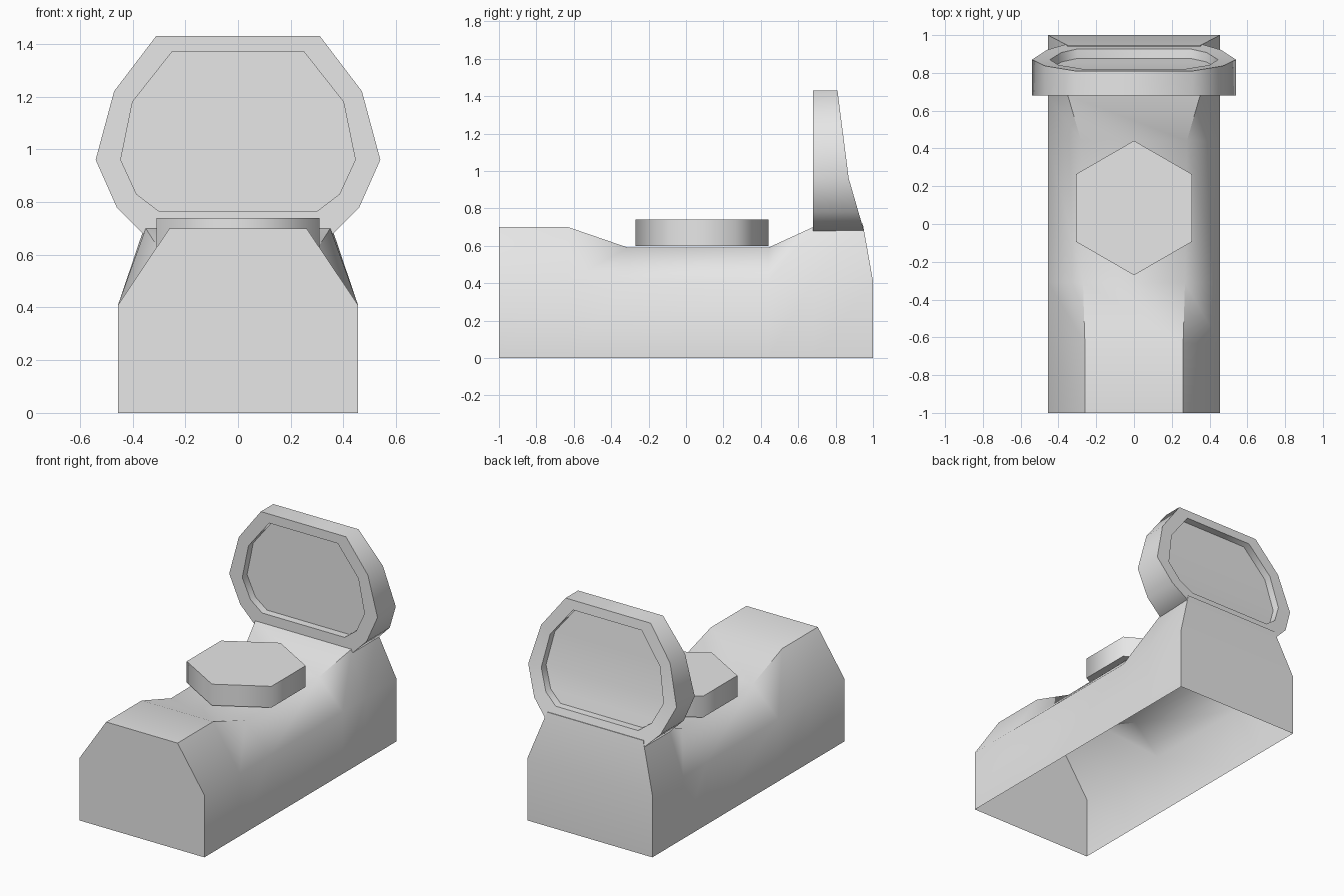
import bpy, math
from mathutils import Vector

if "Cube" in bpy.data.objects:
    bpy.data.objects.remove(bpy.data.objects["Cube"], do_unlink=True)

grey = bpy.data.materials.new("plain grey")
grey.use_nodes = True
grey.diffuse_color = (0.8, 0.8, 0.8, 1)
grey.node_tree.nodes["Principled BSDF"].inputs["Base Color"].default_value = (0.8, 0.8, 0.8, 1)


def build(name, verts, faces, angle):
    mesh = bpy.data.meshes.new(name)
    mesh.from_pydata(verts, [], faces)
    mesh.materials.append(grey)
    obj = bpy.data.objects.new(name, mesh)
    bpy.context.collection.objects.link(obj)
    bpy.ops.object.select_all(action='DESELECT')
    bpy.context.view_layer.objects.active = obj
    obj.select_set(True)
    bpy.ops.object.mode_set(mode='EDIT')
    bpy.ops.mesh.select_all(action='SELECT')
    bpy.ops.mesh.normals_make_consistent(inside=False)
    bpy.ops.object.mode_set(mode='OBJECT')
    bpy.ops.object.shade_smooth_by_angle(angle=math.radians(angle))
    return obj


def bridge(a, b, n, closed=True):
    """Quads between two rows of n vertices starting at a and b."""
    return [(a + i, a + (i + 1) % n, b + (i + 1) % n, b + i)
            for i in range(n if closed else n - 1)]


def mirror_loop(half):
    return half + [(-x, z) for x, z in reversed(half)]


# Body: shell lofted along its length, open underneath
# (y at the base, y at the top, half width of top, height of top)
stations = [(-1, -1, .26, .70), (-.63, -.63, .26, .70), (-.31, -.31, .27, .59),
            (.44, .44, .28, .59), (.68, .68, .35, .70), (1, .945, .35, .72)]
verts, faces = [], []
for base_y, top_y, w, top in stations:
    for x, z in mirror_loop([(.455, 0), (.455, .41), (w, top)]):
        verts.append((x, top_y if z > .5 else base_y, z))
for s in range(len(stations) - 1):
    faces += bridge(s * 6, s * 6 + 6, 6, closed=False)
for s in (0, len(verts) - 6):
    faces += [(s, s + 1, s + 4, s + 5), (s + 1, s + 2, s + 3, s + 4)]
build("body", verts, faces, 50)

# Upright frame: faceted ring with a recessed panel on both sides
outer = mirror_loop([(.31, 1.43), (.47, 1.22), (.54, .96), (.46, .78), (.36, .68)])
inner = mirror_loop([(.25, 1.37), (.40, 1.18), (.445, .96), (.385, .83), (.30, .765)])
FRONT, RECESS = .68, .05


def back_y(z):
    """Sloping back of the frame, steeper towards the foot."""
    return .87 - (z - .96) * (.128 if z > .96 else .29)


n = len(outer)
rows = [[(x, FRONT + RECESS, z) for x, z in inner],
        [(x, FRONT, z) for x, z in inner],
        [(x, FRONT, z) for x, z in outer],
        [(x, back_y(z), z) for x, z in outer],
        [(x, back_y(z), z) for x, z in inner],
        [(x, back_y(z) - RECESS, z) for x, z in inner]]
verts = [p for row in rows for p in row]
faces = []
for r in range(len(rows) - 1):
    faces += bridge(r * n, r * n + n, n)
# panels split into rows running from side to side
for s in (0, 5 * n):
    faces += [(s + i, s + i + 1, s + n - 2 - i, s + n - 1 - i) for i in range(n // 2 - 1)]
build("upright_frame", verts, faces, 60)

# Hexagonal pad resting over the dip in the body
bpy.ops.mesh.primitive_cylinder_add(vertices=6, radius=.356, depth=.14,
                                    location=(0, .085, .67))
pad = bpy.context.object
pad.name = "hexagonal_pad"
pad.data.materials.append(grey)
bpy.ops.object.shade_smooth_by_angle(angle=math.radians(65))
